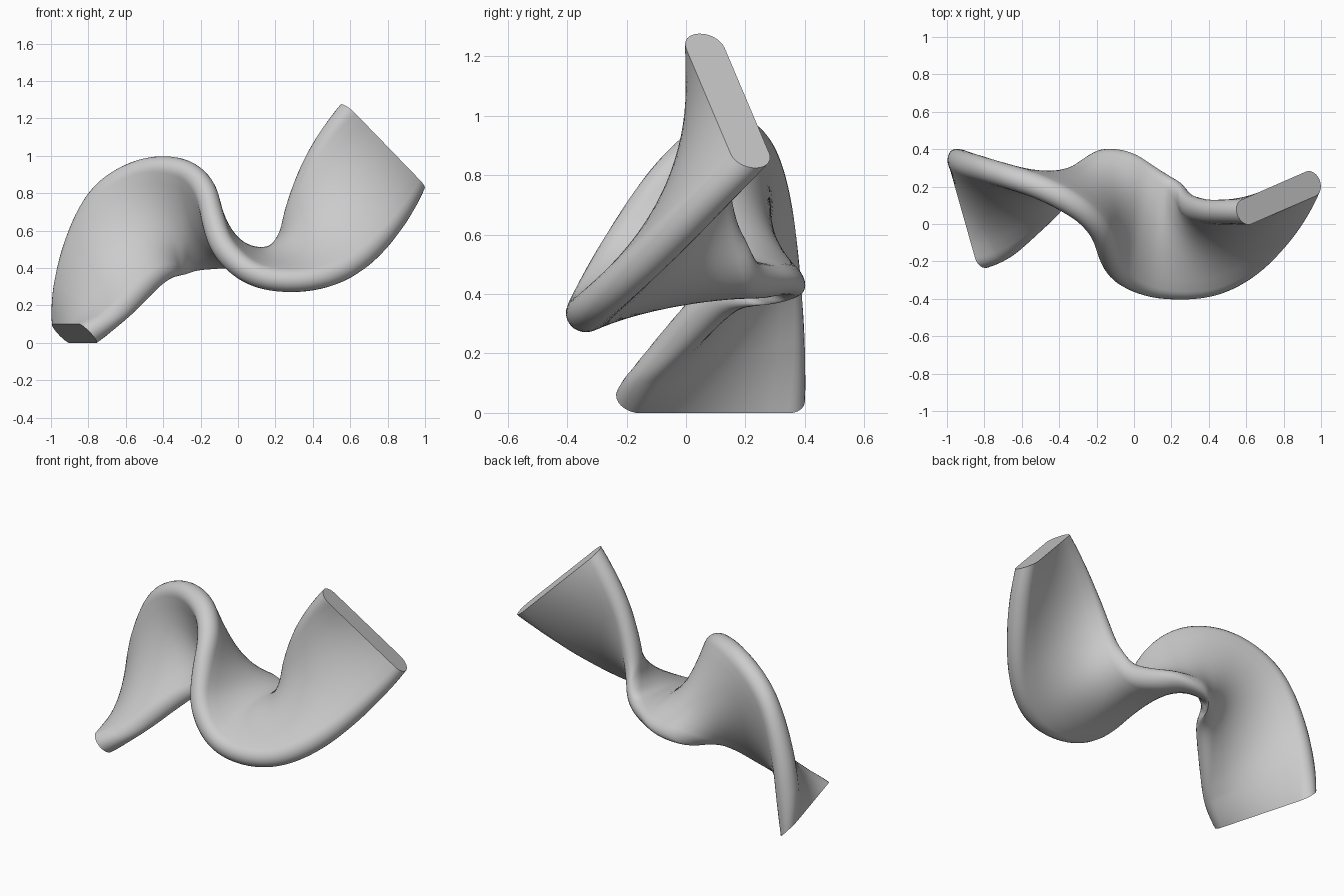
import bpy, bmesh, math
from mathutils import Vector

if "Cube" in bpy.data.objects:
    bpy.data.objects.remove(bpy.data.objects["Cube"])

RADIUS, SPAN, SUB, ARC, FLAT = 0.07, 0.518, 12, 12, 8

# matching stations along the two rounded rims of the ribbon
outer_pts = [(-.945,.33,.05), (-.932,.335,.25), (-.88,.32,.525), (-.745,.275,.785),
             (-.505,.20,.92), (-.295,.088,.925), (-.18,-.03,.825), (-.135,-.14,.665),
             (-.08,-.25,.51), (.05,-.32,.385), (.22,-.335,.338), (.45,-.31,.357),
             (.66,-.20,.455), (.84,0,.64), (.945,.215,.873)]
inner_pts = [(-.805,-.165,.05), (-.69,-.125,.13), (-.56,-.03,.24), (-.415,.12,.385),
             (-.33,.235,.425), (-.27,.30,.43), (-.19,.345,.445), (-.05,.32,.453),
             (.07,.26,.445), (.175,.20,.46), (.24,.15,.525), (.28,.105,.62),
             (.325,.085,.78), (.42,.065,1.01), (.602,.065,1.227)]


def spline(points):
    """Catmull-Rom through the stations, lightly relaxed."""
    p = [Vector(q) for q in points]
    p = [2 * p[0] - p[1]] + p + [2 * p[-1] - p[-2]]
    out = []
    for i in range(1, len(p) - 2):
        a, b, c, d = p[i - 1:i + 3]
        for k in range(SUB):
            t = k / SUB
            out.append(0.5 * (2 * b + (c - a) * t + (2 * a - 5 * b + 4 * c - d) * t * t
                              + (3 * b - a - 3 * c + d) * t ** 3))
    out.append(p[-2])
    for _ in range(20):
        out = [out[0]] + [(out[i - 1] + 2 * out[i] + out[i + 1]) / 4
                          for i in range(1, len(out) - 1)] + [out[-1]]
    return out


outer, inner = spline(outer_pts), spline(inner_pts)
mid = [(a + b) / 2 for a, b in zip(outer, inner)]
n = len(mid)
start_dir, end_dir = Vector((.7, .2, .68)), Vector((.65, .25, .72))

# rounded slab section: half circle at each rim, flats split for even shading
half = [(SPAN / 2 + RADIUS * math.cos(a), RADIUS * math.sin(a))
        for a in (-math.pi / 2 + math.pi * k / ARC for k in range(ARC + 1))]
half += [(SPAN / 2 - SPAN * k / FLAT, RADIUS) for k in range(1, FLAT)]
section = half + [(-u, -v) for u, v in half]

# sweep the section along the spine
bm = bmesh.new()
rings = []
for i in range(n):
    tan = (mid[min(i + 1, n - 1)] - mid[max(i - 1, 0)]).normalized()
    if i < 12:
        tan = start_dir.normalized().lerp(tan, i / 12)
    if i > n - 13:
        tan = end_dir.normalized().lerp(tan, (n - 1 - i) / 12)
    wide = (outer[i] - inner[i]).normalized()
    thick = tan.cross(wide).normalized()
    rings.append([bm.verts.new(mid[i] + wide * u + thick * v) for u, v in section])
m = len(section)
for r, s in zip(rings, rings[1:]):
    for k in range(m):
        bm.faces.new((r[k], r[(k + 1) % m], s[(k + 1) % m], s[k]))

# flat end caps
bm.faces.new(rings[0][::-1])
bm.faces.new(rings[-1])
bmesh.ops.recalc_face_normals(bm, faces=bm.faces)

mesh = bpy.data.meshes.new("twisted_ribbon")
bm.to_mesh(mesh)
bm.free()
ribbon = bpy.data.objects.new("twisted_ribbon", mesh)
bpy.context.collection.objects.link(ribbon)
bpy.context.view_layer.objects.active = ribbon
ribbon.select_set(True)
bpy.ops.object.shade_smooth_by_angle(angle=math.radians(40))
